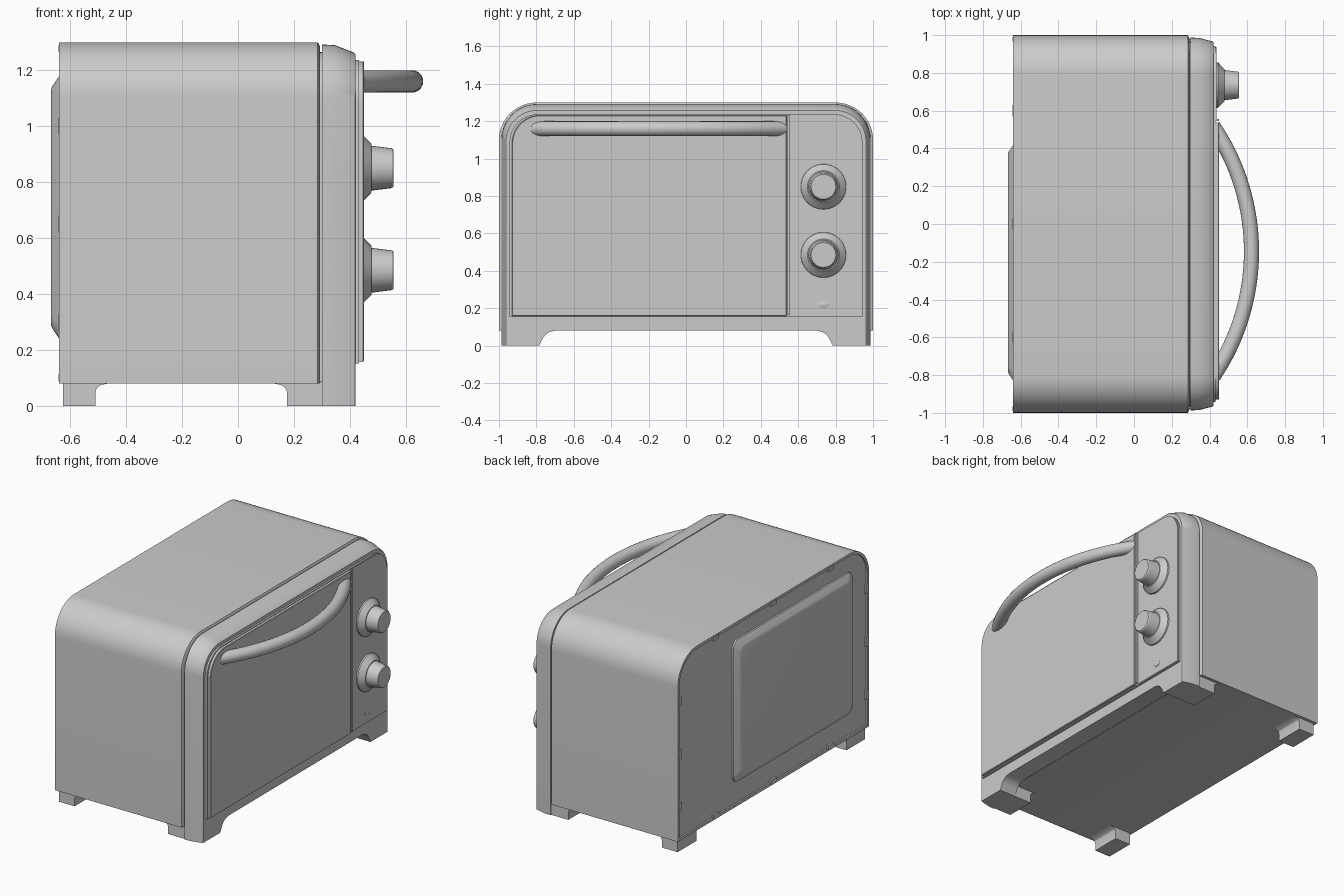
import bpy, bmesh, math
from mathutils import Vector

if "Cube" in bpy.data.objects:
    bpy.data.objects.remove(bpy.data.objects["Cube"])


def loft(name, rings):
    """Skin a list of equal-length 3D rings and cap both ends."""
    bm = bmesh.new()
    vr = [[bm.verts.new(p) for p in r] for r in rings]
    n = len(rings[0])
    for a, b in zip(vr, vr[1:]):
        for i in range(n):
            j = (i + 1) % n
            bm.faces.new((a[i], a[j], b[j], b[i]))
    bm.faces.new(vr[0][::-1])
    bm.faces.new(vr[-1])
    bmesh.ops.recalc_face_normals(bm, faces=bm.faces)
    me = bpy.data.meshes.new(name)
    bm.to_mesh(me)
    bm.free()
    ob = bpy.data.objects.new(name, me)
    bpy.context.collection.objects.link(ob)
    bpy.ops.object.select_all(action='DESELECT')
    ob.select_set(True)
    bpy.context.view_layer.objects.active = ob
    bpy.ops.object.shade_smooth_by_angle(angle=math.radians(30))
    return ob


def arc(cy, cz, r, a0, a1, n=12):
    return [(cy + r * math.cos(math.radians(a0 + (a1 - a0) * i / n)),
             cz + r * math.sin(math.radians(a0 + (a1 - a0) * i / n))) for i in range(n + 1)]


def top_round(y0, y1, z0, z1, rl, rr):
    """Rectangle with rounded (or square, if r = 0) upper corners."""
    right = arc(y1 - rr, z1 - rr, rr, 0, 90) if rr else [(y1, z1)]
    left = arc(y0 + rl, z1 - rl, rl, 90, 180) if rl else [(y0, z1)]
    return [(y0, z0), (y1, z0)] + right + left


def at_x(x, prof):
    return [(x, y, z) for y, z in prof]


def circle(x, y, z, ry, rz, n=40):
    return [(x, y + ry * math.cos(i * math.tau / n), z + rz * math.sin(i * math.tau / n))
            for i in range(n)]


def box(name, x0, x1, y0, y1, z0, z1):
    return loft(name, [at_x(x, top_round(y0, y1, z0, z1, 0, 0)) for x in (x0, x1)])


# Main shell with recessed back and chamfered front edge
outer = top_round(-1, 1, 0.08, 1.30, 0.2, 0.2)
lip = top_round(-0.982, 0.982, 0.098, 1.282, 0.182, 0.182)
front_lip = top_round(-0.985, 0.985, 0.083, 1.285, 0.185, 0.185)
loft("body_shell", [at_x(-0.63, lip), at_x(-0.64, lip), at_x(-0.64, outer),
                    at_x(0.285, outer), at_x(0.293, front_lip)])
core = top_round(-0.965, 0.965, 0.085, 1.265, 0.17, 0.17)
loft("seam_core", [at_x(0.25, core), at_x(0.33, core)])


# Front frame with integral feet
def frame_profile(hy, z1, r):
    p = [(0.785, 0), (hy, 0)] + arc(hy - r, z1 - r, r, 0, 90)
    p += arc(-hy + r, z1 - r, r, 90, 180) + [(-hy, 0), (-0.785, 0)]
    edge = [(0.765, 0.04), (0.75, 0.06), (0.73, 0.073), (0.70, 0.08)]
    return p + [(-y, z) for y, z in edge] + edge[::-1]


loft("front_frame", [at_x(0.30, frame_profile(0.987, 1.292, 0.19)),
                     at_x(0.345, frame_profile(0.985, 1.29, 0.188)),
                     at_x(0.415, frame_profile(0.967, 1.263, 0.17)),
                     at_x(0.42, frame_profile(0.962, 1.258, 0.165))])

# Fascia: backing plate, door and control panel
loft("fascia_plate", [at_x(x, top_round(-0.943, 0.943, 0.152, 1.237, 0.15, 0.15))
                      for x in (0.40, 0.432)])
loft("door", [at_x(x, top_round(-0.93 + d, 0.538 - d, 0.158 + d, 1.232 - d, 0.15, 0))
              for x, d in ((0.42, 0), (0.447, 0), (0.45, 0.003))])
box("door_side_trim", 0.42, 0.45, 0.544, 0.555, 0.165, 1.232)
loft("control_panel", [at_x(x, top_round(0.557, 0.938, 0.157, 1.232, 0, 0.145))
                       for x in (0.42, 0.436)])

# Knobs and indicator light
for label, z in (("upper", 0.85), ("lower", 0.485)):
    loft(label + "_knob", [circle(x, 0.735, z, r, r) for x, r in (
        (0.43, 0.122), (0.445, 0.12), (0.478, 0.086), (0.478, 0.08),
        (0.55, 0.071), (0.556, 0.066))])
loft("indicator_light", [circle(x, 0.735, 0.22, 0.031 * s, 0.018 * s)
                         for x, s in ((0.43, 1), (0.438, 1), (0.441, 0.7))])

# Bowed door handle swept along an arc
R, cx, cy, tube = 1.18, -0.558, -0.145, 0.04
half = math.acos((0.42 - cx) / R)
rings = []
for i in range(33):
    a = -half + 2 * half * i / 32
    out = Vector((math.cos(a), math.sin(a), 0))
    c = Vector((cx, cy, 1.16)) + out * R
    rings.append([c + tube * (math.cos(t * math.tau / 20) * out
                              + math.sin(t * math.tau / 20) * Vector((0, 0, 1)))
                  for t in range(20)])
loft("door_handle", rings)


# Raised rear panel
def rounded(y0, y1, z0, z1, r):
    return (arc(y1 - r, z1 - r, r, 0, 90, 6) + arc(y0 + r, z1 - r, r, 90, 180, 6)
            + arc(y0 + r, z0 + r, r, 180, 270, 6) + arc(y1 - r, z0 + r, r, 270, 360, 6))


loft("rear_bulge", [at_x(x, rounded(-0.83 + d, 0.42 - d, 0.24 + d, 1.18 - d, 0.05))
                    for x, d in ((-0.625, 0), (-0.64, 0.002), (-0.663, 0.036), (-0.668, 0.048))])

# Small clips around the rear seam
for y in (-0.6, 0.0, 0.6):
    box("rear_clip_top", -0.642, -0.625, y - 0.03, y + 0.03, 1.265, 1.29)
    box("rear_clip_bottom", -0.642, -0.625, y - 0.03, y + 0.03, 0.09, 0.115)
for z in (0.3, 0.65, 1.0):
    for s in (-1, 1):
        box("rear_clip_side", -0.642, -0.625, s * 0.978 - 0.012, s * 0.978 + 0.012,
            z - 0.03, z + 0.03)

# Feet with filleted inner sides
for label, xo, xi, d in (("front", 0.305, 0.175, -1), ("rear", -0.625, -0.51, 1)):
    prof = [(xo, 0.09), (xo, 0), (xi, 0), (xi, 0.05), (xi + d * 0.006, 0.065),
            (xi + d * 0.02, 0.075), (xi + d * 0.045, 0.08), (xi + d * 0.045, 0.09)]
    for side, s in (("right", 1), ("left", -1)):
        loft(f"{label}_{side}_foot", [[(x, s * y, z) for x, z in prof] for y in (0.785, 0.98)])
